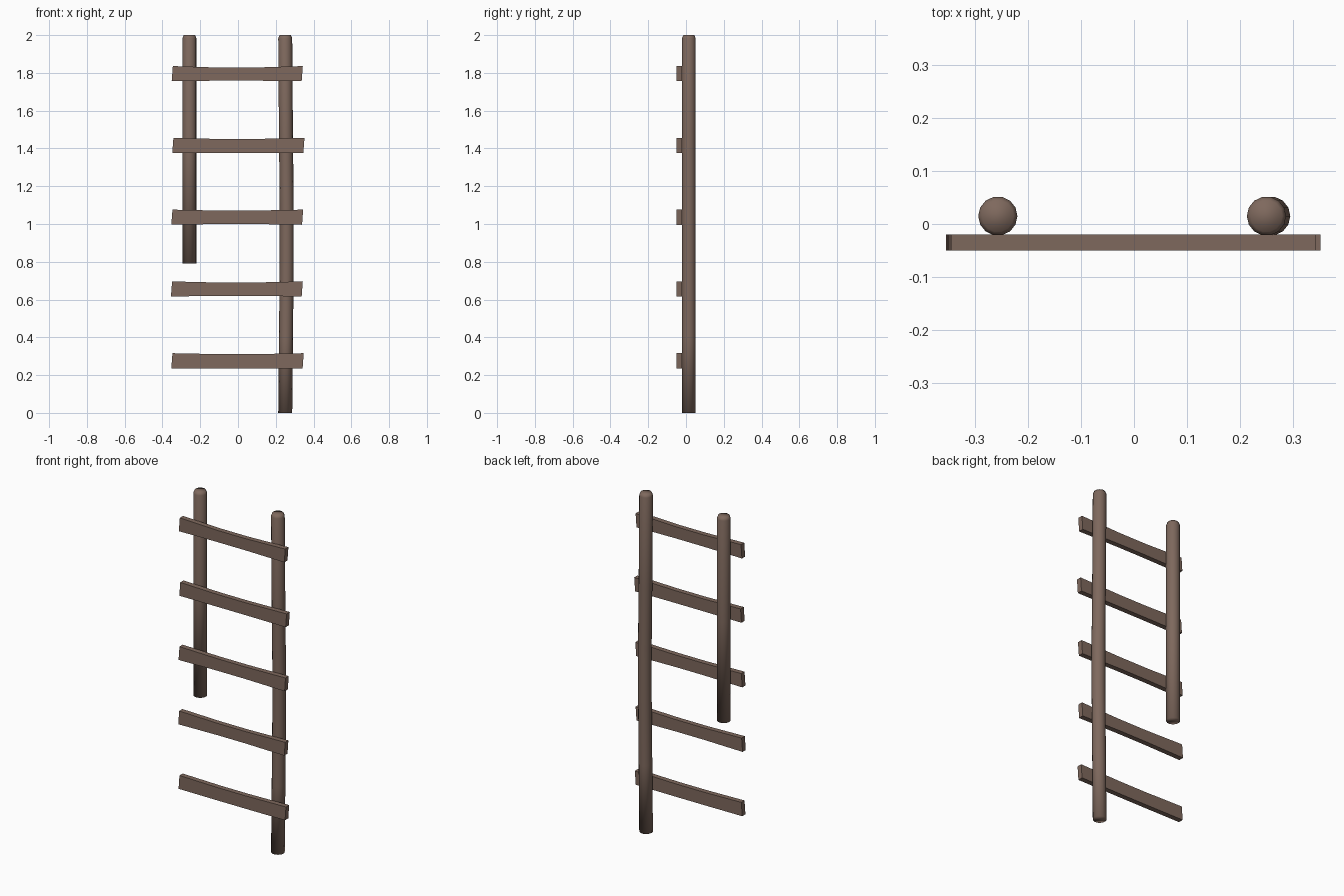
import bpy, bmesh, math

if "Cube" in bpy.data.objects:
    bpy.data.objects.remove(bpy.data.objects["Cube"])

wood = bpy.data.materials.new("brown_wood")
wood.diffuse_color = (0.21, 0.14, 0.11, 1)
wood.use_nodes = True
wood.node_tree.nodes["Principled BSDF"].inputs["Base Color"].default_value = wood.diffuse_color


def finish(name, bm, smooth):
    bmesh.ops.recalc_face_normals(bm, faces=bm.faces)
    me = bpy.data.meshes.new(name)
    bm.to_mesh(me)
    bm.free()
    me.materials.append(wood)
    for p in me.polygons:
        p.use_smooth = smooth
    ob = bpy.data.objects.new(name, me)
    bpy.context.collection.objects.link(ob)


def loft(name, rings, smooth):
    """Skin a list of equal-length point rings and cap both ends."""
    bm = bmesh.new()
    vr = [[bm.verts.new(p) for p in r] for r in rings]
    n = len(rings[0])
    for a, b in zip(vr, vr[1:]):
        for i in range(n):
            j = (i + 1) % n
            bm.faces.new((a[i], a[j], b[j], b[i]))
    bm.faces.new(vr[0])
    bm.faces.new(vr[-1])
    finish(name, bm, smooth)


def pole(name, stations, sides=14):
    """Stations are (x, z, radius)."""
    rings = []
    for x, z, r in stations:
        rings.append([(x + r * math.cos(math.tau * i / sides),
                       0.015 + r * math.sin(math.tau * i / sides), z)
                      for i in range(sides)])
    loft(name, rings, True)


# Upright poles: broken left one, slightly bowed full-length right one
R = 0.037
pole("left_pole", [(-0.257, 0.79, R), (-0.257, 1.38, R),
                   (-0.257, 1.983, R), (-0.257, 2.0, 0.03)])
pole("right_pole", [(0.25, 0, R), (0.254, 0.4, R), (0.258, 0.8, R),
                    (0.258, 1.1, R), (0.254, 1.45, R), (0.25, 1.983, R),
                    (0.25, 2.0, 0.03)])

# Rungs: planks with slightly uneven edges (z, left x, right x, top dip, bottom rise)
rungs = [(0.275, -0.35, 0.345, 0.005, -0.001),
         (0.655, -0.352, 0.34, 0.006, 0.004),
         (1.035, -0.35, 0.342, 0.005, 0.004),
         (1.415, -0.345, 0.349, 0.006, 0.001),
         (1.795, -0.348, 0.34, 0.008, 0.003)]
for k, (z, x0, x1, dip, rise) in enumerate(rungs):
    rings = []
    for t, w in ((0, 0), (0.36, 1), (0.62, 1), (1, 0)):
        x = x0 + (x1 - x0) * t
        zt, zb = z + 0.041 - dip * w, z - 0.039 + rise * w
        skew = 0.003 if t in (0, 1) else 0
        rings.append([(x - skew, -0.05, zb), (x - skew, -0.02, zb),
                      (x + skew, -0.02, zt), (x + skew, -0.05, zt)])
    loft(f"rung_{k + 1}", rings, False)
